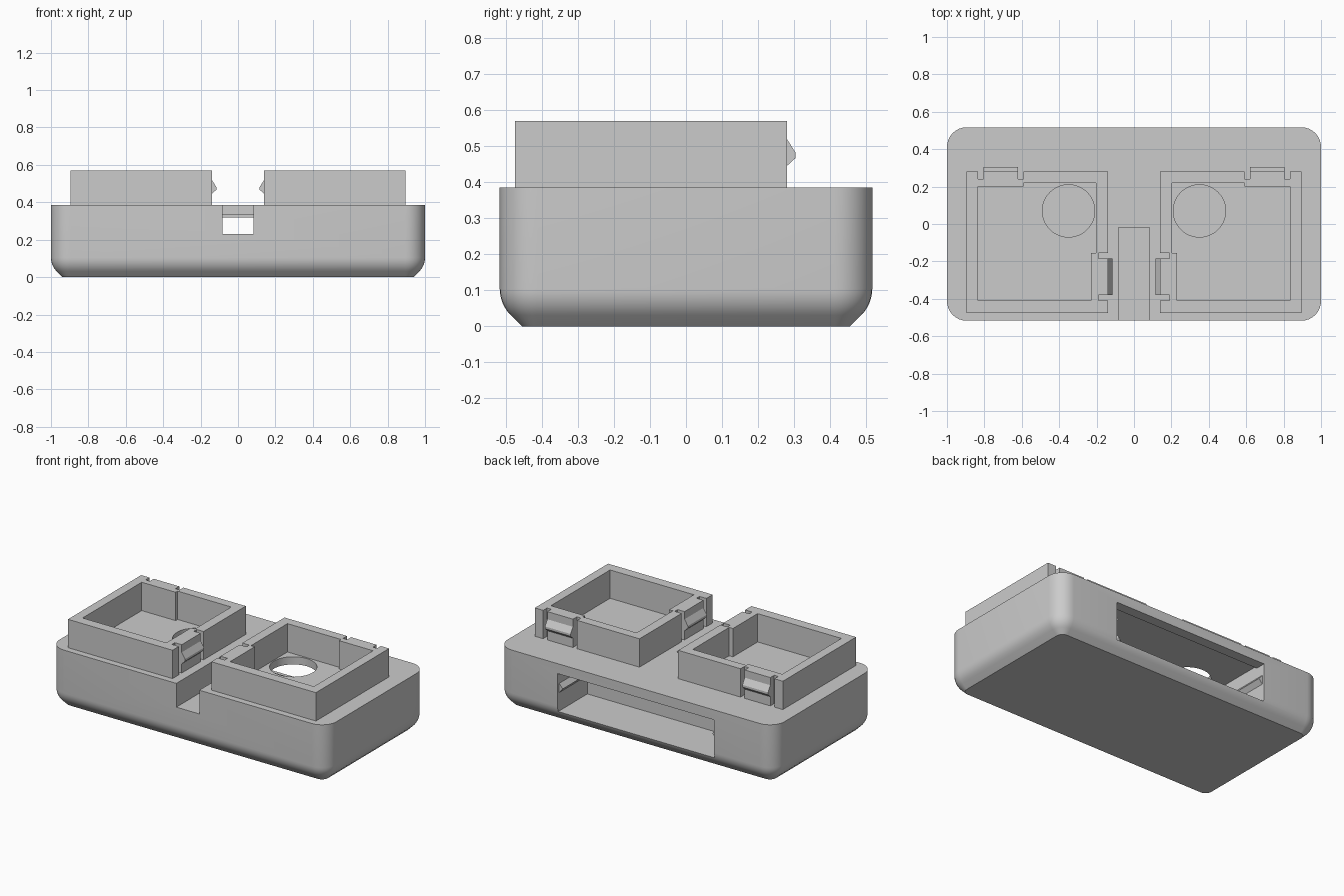
import bpy, bmesh, math
from mathutils import Vector

cube = bpy.data.objects.get("Cube")
if cube:
    bpy.data.objects.remove(cube, do_unlink=True)

grey = bpy.data.materials.new("light_grey")
grey.use_nodes = True
colour = (0.6, 0.6, 0.6, 1)
grey.diffuse_color = colour
grey.node_tree.nodes["Principled BSDF"].inputs["Base Color"].default_value = colour


def make(name, bm):
    bmesh.ops.recalc_face_normals(bm, faces=bm.faces)
    mesh = bpy.data.meshes.new(name)
    bm.to_mesh(mesh)
    bm.free()
    mesh.materials.append(grey)
    ob = bpy.data.objects.new(name, mesh)
    bpy.context.collection.objects.link(ob)
    return ob


def prism(name, points, offset):
    """Extrude a flat polygon along an offset vector."""
    bm = bmesh.new()
    face = bm.faces.new([bm.verts.new(p) for p in points])
    geom = bmesh.ops.extrude_face_region(bm, geom=[face])["geom"]
    verts = [g for g in geom if isinstance(g, bmesh.types.BMVert)]
    bmesh.ops.translate(bm, verts=verts, vec=Vector(offset))
    return make(name, bm)


def box(name, x, y, z):
    x, y, z = sorted(x), sorted(y), sorted(z)
    pts = [(x[0], y[0], z[0]), (x[1], y[0], z[0]), (x[1], y[1], z[0]), (x[0], y[1], z[0])]
    return prism(name, pts, (0, 0, z[1] - z[0]))


def cut(target, cutter):
    bpy.context.view_layer.objects.active = target
    mod = target.modifiers.new("cut", "BOOLEAN")
    mod.operation = "DIFFERENCE"
    mod.solver = "EXACT"
    mod.object = cutter
    bpy.ops.object.modifier_apply(modifier=mod.name)
    bpy.data.objects.remove(cutter, do_unlink=True)


# Body: rounded rectangle lofted through a rounded, chamfered lower edge
W, D, TOP, R = 1.0, 0.517, 0.385, 0.105
profile = [(0, 0.062)]
for i in range(7):
    a = math.radians(45 - i * 7.5)
    profile.append((R * (1 - math.sin(a)), R * (1 - math.cos(a))))
profile.append((TOP, 0))
bm = bmesh.new()
rings = []
for z, inset in profile:
    ring = []
    for k in range(4):
        sx, sy = ((1, 1), (-1, 1), (-1, -1), (1, -1))[k]
        for i in range(9):
            a = math.radians(90 * k + i * 11.25)
            r = R - inset
            ring.append(bm.verts.new((sx * (W - R) + r * math.cos(a),
                                      sy * (D - R) + r * math.sin(a), z)))
    rings.append(ring)
for low, high in zip(rings, rings[1:]):
    for i in range(len(low)):
        j = (i + 1) % len(low)
        bm.faces.new((low[i], low[j], high[j], high[i]))
bm.faces.new(rings[0])
bm.faces.new(rings[-1])
body = make("body", bm)

# Rear pocket, shallow inner chamber, front cable notch
SLOT = 0.565
cut(body, box("pocket_cut", (-SLOT, SLOT), (0.21, 0.6), (0.07, 0.32)))
cut(body, box("chamber_cut", (-SLOT, SLOT), (-0.08, 0.45), (0.23, 0.335)))
cut(body, box("notch_cut", (-0.083, 0.083), (-0.6, -0.02), (0.23, 0.5)))

# Round holes in the tray floors
for s in (-1, 1):
    bm = bmesh.new()
    bmesh.ops.create_cone(bm, cap_ends=True, segments=48, radius1=0.14, radius2=0.14, depth=0.2)
    bmesh.ops.translate(bm, verts=bm.verts, vec=(s * 0.35, 0.07, 0.36))
    cut(body, make("hole_cut", bm))
bpy.ops.object.select_all(action="DESELECT")
body.select_set(True)
bpy.context.view_layer.objects.active = body
bpy.ops.object.shade_smooth_by_angle(angle=math.radians(30))

# Retaining ridges inside the pocket
for s, side in ((-1, "right"), (1, "left")):
    x = s * SLOT
    prism("pocket_ridge_" + side,
          [(x, 0.21, 0.19), (x - s * 0.025, 0.21, 0.22), (x, 0.21, 0.25)], (0, 0.29, 0))
prism("pocket_ridge_front",
      [(-SLOT, 0.21, 0.17), (-SLOT, 0.235, 0.2), (-SLOT, 0.21, 0.23)], (2 * SLOT, 0, 0))

# Raised trays with snap clips on the back and inner walls
HIGH = 0.57
for s, side in ((-1, "right"), (1, "left")):
    def sx(*values):
        return [s * v for v in values]

    tray = box("tray_" + side, sx(0.14, 0.895), (-0.475, 0.28), (TOP, HIGH))
    cut(tray, box("inside_cut", sx(0.203, 0.835), (-0.41, 0.22), (0.3, 0.7)))
    cut(tray, box("back_clip_cut", sx(0.59, 0.835), (0.2, 0.4), (0.3, 0.7)))
    cut(tray, box("inner_clip_cut", sx(0.1, 0.23), (-0.41, -0.155), (0.3, 0.7)))

    # Backing pads and clip tabs
    box("back_clip_pad_" + side, sx(0.59, 0.835), (0.2, 0.24), (TOP, HIGH))
    box("back_clip_tab_" + side, sx(0.62, 0.805), (0.24, 0.28), (TOP, HIGH))
    box("inner_clip_pad_" + side, sx(0.19, 0.23), (-0.41, -0.155), (TOP, HIGH))
    box("inner_clip_tab_" + side, sx(0.14, 0.19), (-0.38, -0.185), (TOP, HIGH))

    # Wedge hooks
    wedge = ((0, 0.445), (0.024, 0.467), (0.024, 0.482), (0, 0.52))
    prism("back_clip_hook_" + side,
          [(s * 0.62, 0.28 + d, z) for d, z in wedge], (s * 0.185, 0, 0))
    prism("inner_clip_hook_" + side,
          [(s * (0.14 - d), -0.38, z) for d, z in wedge], (0, 0.195, 0))
